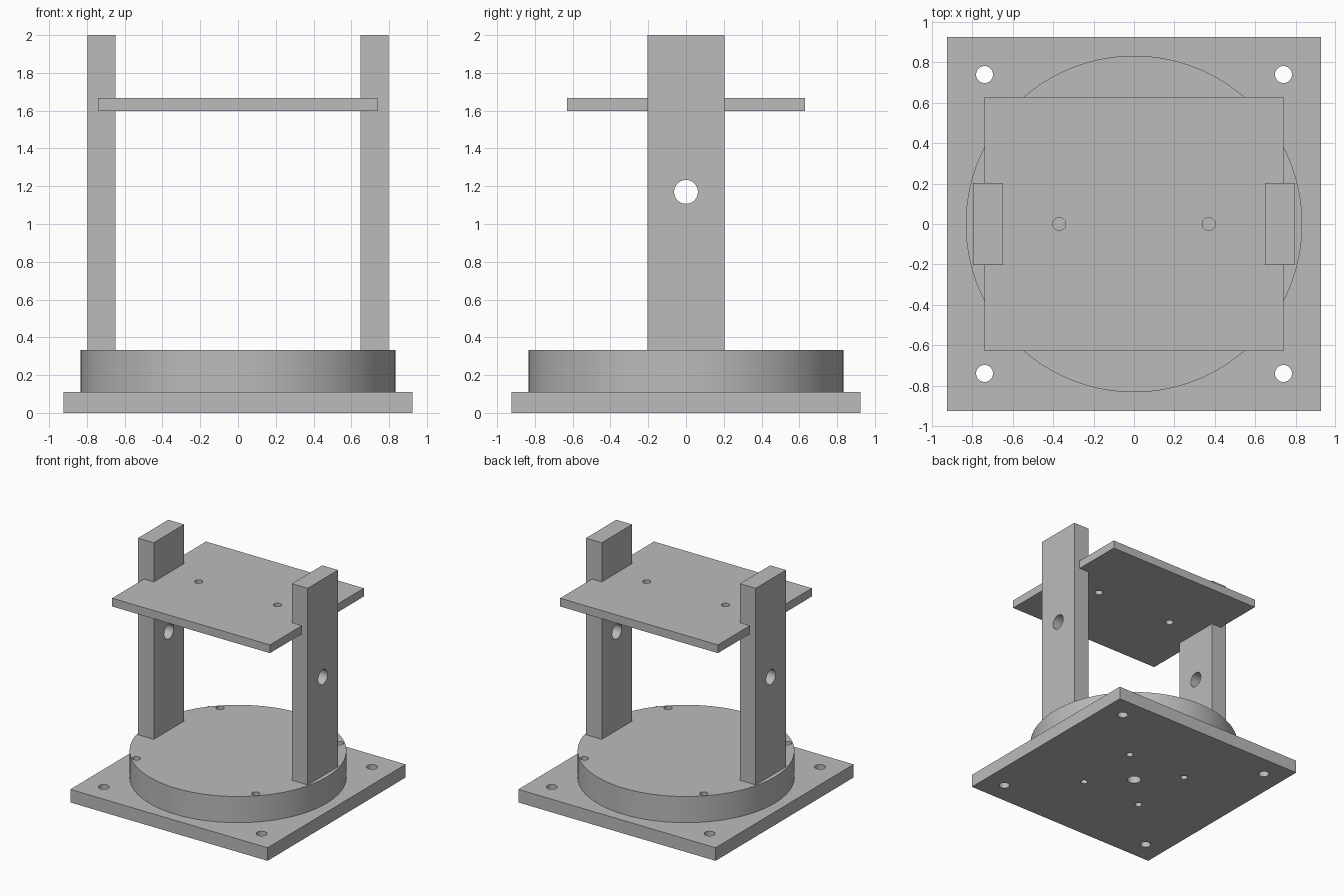
import bpy, bmesh, math
from mathutils import Matrix, Vector

default = bpy.data.objects.get("Cube")
if default:
    bpy.data.objects.remove(default, do_unlink=True)

grey = bpy.data.materials.new("plain grey")
grey.use_nodes = True
grey.diffuse_color = (0.5, 0.5, 0.5, 1)
grey.node_tree.nodes["Principled BSDF"].inputs["Base Color"].default_value = (0.5, 0.5, 0.5, 1)


def to_object(name, bm):
    mesh = bpy.data.meshes.new(name)
    bm.to_mesh(mesh)
    bm.free()
    mesh.materials.append(grey)
    obj = bpy.data.objects.new(name, mesh)
    bpy.context.collection.objects.link(obj)
    return obj


def box(name, centre, size):
    bm = bmesh.new()
    bmesh.ops.create_cube(bm, size=1, matrix=Matrix.Translation(centre) @ Matrix.Diagonal((*size, 1)))
    return to_object(name, bm)


def cylinders(name, specs, axis="Z", segments=48):
    """One mesh holding a capped cylinder for each (centre, radius, length)."""
    bm = bmesh.new()
    turn = Matrix.Rotation(math.pi / 2, 4, "Y") if axis == "X" else Matrix()
    for centre, radius, length in specs:
        bmesh.ops.create_cone(bm, cap_ends=True, segments=segments, radius1=radius, radius2=radius,
                              depth=length, matrix=Matrix.Translation(centre) @ turn)
    return to_object(name, bm)


def activate(obj):
    bpy.ops.object.select_all(action="DESELECT")
    obj.select_set(True)
    bpy.context.view_layer.objects.active = obj


def drill(obj, specs, axis="Z"):
    cutter = cylinders("hole_cutter", specs, axis)
    cutter.hide_render = True
    mod = obj.modifiers.new("holes", "BOOLEAN")
    mod.operation, mod.solver, mod.object = "DIFFERENCE", "EXACT", cutter
    activate(obj)
    bpy.ops.object.modifier_apply(modifier=mod.name)
    bpy.data.objects.remove(cutter, do_unlink=True)


def square(d, z, radius, length):
    """Four holes on the corners of a square."""
    return [(Vector((sx * d, sy * d, z)), radius, length) for sx in (-1, 1) for sy in (-1, 1)]


BASE_TOP, DISC_TOP, TOP = 0.111, 0.333, 2.0

# Square base with mounting holes and an inner bolt pattern
base = box("base_plate", (0, 0, BASE_TOP / 2), (1.85, 1.85, BASE_TOP))
drill(base, square(0.74, 0.05, 0.042, 0.4) + square(0.285, 0.05, 0.028, 0.4)
      + [(Vector((0, 0, 0.05)), 0.055, 0.4)])

# Round turntable with four holes near its rim
disc = cylinders("turntable_disc", [((0, 0, (BASE_TOP + DISC_TOP) / 2), 0.833, DISC_TOP - BASE_TOP)],
                 segments=128)
drill(disc, square(0.56, 0.22, 0.032, 0.6))

# Upright posts with a cross hole
posts = []
for side, name in ((1, "left_post"), (-1, "right_post")):
    x = side * 0.722
    post = box(name, (x, 0, (DISC_TOP + TOP) / 2), (0.148, 0.406, TOP - DISC_TOP))
    drill(post, [(Vector((x, 0, 1.17)), 0.063, 0.4)], "X")
    posts.append(post)

# Shelf carried between the posts
shelf = box("shelf_plate", (0, 0, 1.633), (1.48, 1.258, 0.07))
drill(shelf, [(Vector((s * 0.37, 0, 1.633)), 0.032, 0.3) for s in (-1, 1)])

for obj in (base, disc, shelf, *posts):
    activate(obj)
    bpy.ops.object.shade_smooth_by_angle(angle=math.radians(30))
